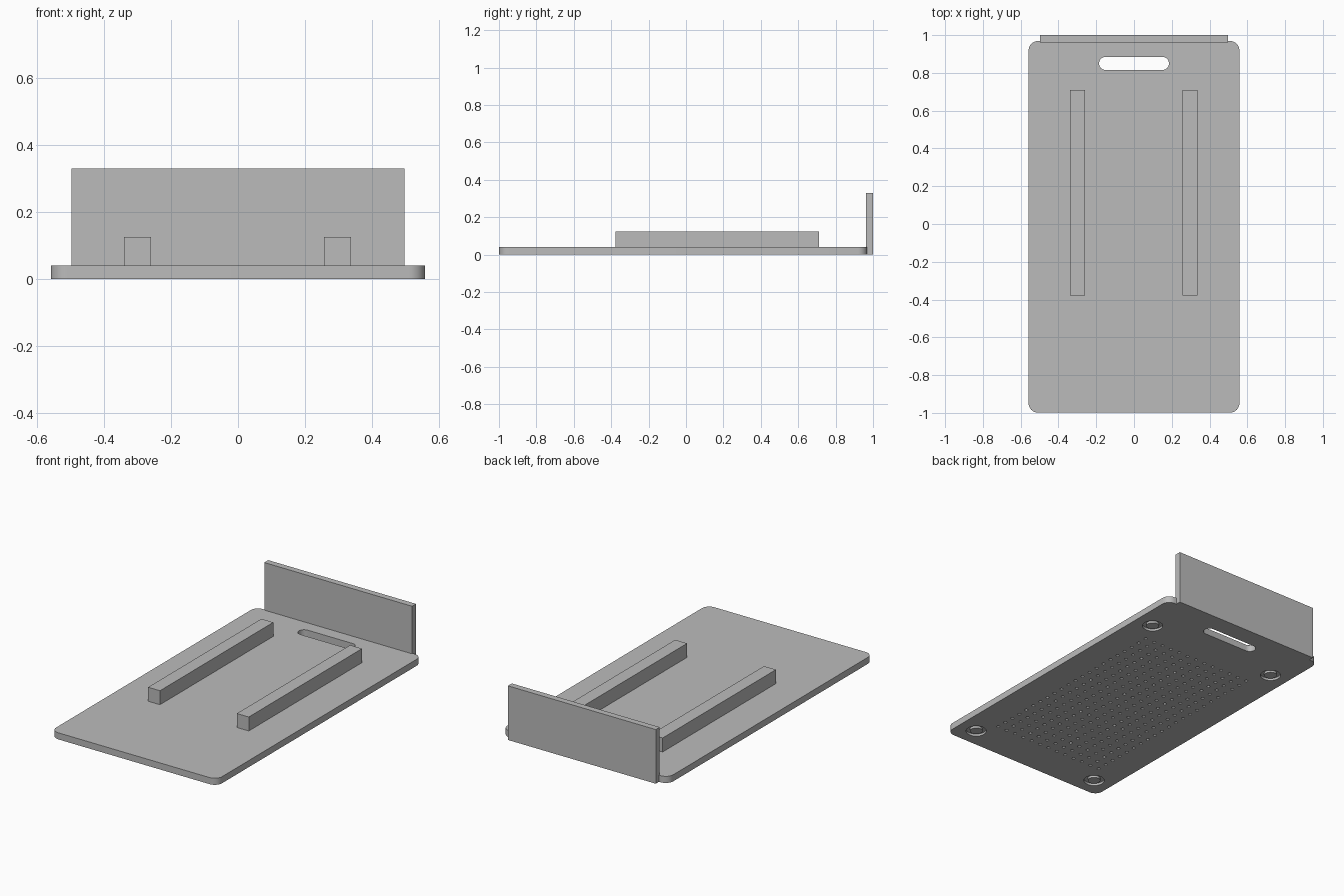
import bpy, bmesh, math
from mathutils import Matrix, Vector

if "Cube" in bpy.data.objects:
    bpy.data.objects.remove(bpy.data.objects["Cube"])

GREY = (0.5, 0.5, 0.5, 1)
grey = bpy.data.materials.new("light grey")
grey.use_nodes = True
grey.diffuse_color = GREY
grey.node_tree.nodes["Principled BSDF"].inputs["Base Color"].default_value = GREY


def finish(name, bm):
    bmesh.ops.recalc_face_normals(bm, faces=bm.faces)
    mesh = bpy.data.meshes.new(name)
    bm.to_mesh(mesh)
    bm.free()
    mesh.materials.append(grey)
    obj = bpy.data.objects.new(name, mesh)
    bpy.context.collection.objects.link(obj)
    return obj


def box(name, low, high):
    bm = bmesh.new()
    low, high = Vector(low), Vector(high)
    size = Matrix.Diagonal((high - low).to_4d())
    bmesh.ops.create_cube(bm, size=1, matrix=Matrix.Translation((low + high) / 2) @ size)
    return finish(name, bm)


def prism(bm, outline, z0, z1):
    """Extrude a flat outline between two heights."""
    face = bm.faces.new([bm.verts.new((x, y, z0)) for x, y in outline])
    new = bmesh.ops.extrude_face_region(bm, geom=[face])["geom"]
    for v in new:
        if isinstance(v, bmesh.types.BMVert):
            v.co.z = z1


def rounded(half_x, half_y, cy, r, steps=8):
    """Rectangle outline with round corners; r = half_y gives a slot."""
    points = []
    for q, (sx, sy) in enumerate(((1, 1), (-1, 1), (-1, -1), (1, -1))):
        for i in range(steps + 1):
            a = (q + i / steps) * math.pi / 2
            points.append((sx * (half_x - r) + r * math.cos(a),
                           cy + sy * (half_y - r) + r * math.sin(a)))
    return points


def circle(cx, cy, r, n):
    return [(cx + r * math.cos(math.tau * i / n), cy + r * math.sin(math.tau * i / n))
            for i in range(n)]


def ring(bm, cx, cy, r_in, r_out, z0, z1, n=32):
    """Solid flat ring."""
    loops = [[bm.verts.new((x, y, z)) for x, y in circle(cx, cy, r, n)]
             for r, z in ((r_in, z0), (r_out, z0), (r_out, z1), (r_in, z1))]
    for a, b in zip(loops, loops[1:] + loops[:1]):
        for i in range(n):
            j = (i + 1) % n
            bm.faces.new((a[i], a[j], b[j], b[i]))


# Base plate with rounded corners
bm = bmesh.new()
prism(bm, rounded(0.558, 0.984, -0.015, 0.05), 0, 0.04)
plate = finish("base_plate", bm)

# Cutter: handle slot, foot grooves and the grid of dimples underneath
bm = bmesh.new()
prism(bm, rounded(0.185, 0.0345, 0.85, 0.0344), -0.1, 0.1)
for sx in (-1, 1):
    for y in (-0.88, 0.69):
        ring(bm, sx * 0.44, y, 0.036, 0.058, -0.02, 0.014)
COLS, ROWS, STEP = 13, 22, 0.0625
for c in range(COLS):
    for r in range(ROWS):
        x = (c - (COLS - 1) / 2) * STEP
        y = -0.105 + (r - (ROWS - 1) / 2) * STEP
        prism(bm, circle(x, y, 0.01, 10), -0.02, 0.014)
cutter = finish("plate_cutter", bm)
cutter.hide_render = True

cut = plate.modifiers.new("cut", "BOOLEAN")
cut.operation = "DIFFERENCE"
cut.solver = "EXACT"
cut.object = cutter
bpy.ops.object.select_all(action="DESELECT")
bpy.context.view_layer.objects.active = plate
plate.select_set(True)
bpy.ops.object.modifier_apply(modifier="cut")
bpy.data.objects.remove(cutter)
bpy.ops.object.shade_smooth_by_angle(angle=math.radians(30))

# Two long rails on top
for side, x in (("left", 0.297), ("right", -0.3)):
    box(side + "_rail", (x - 0.04, -0.378, 0.04), (x + 0.04, 0.71, 0.125))

# Upright wall at the back
box("back_wall", (-0.497, 0.962, 0), (0.497, 1.0, 0.329))
